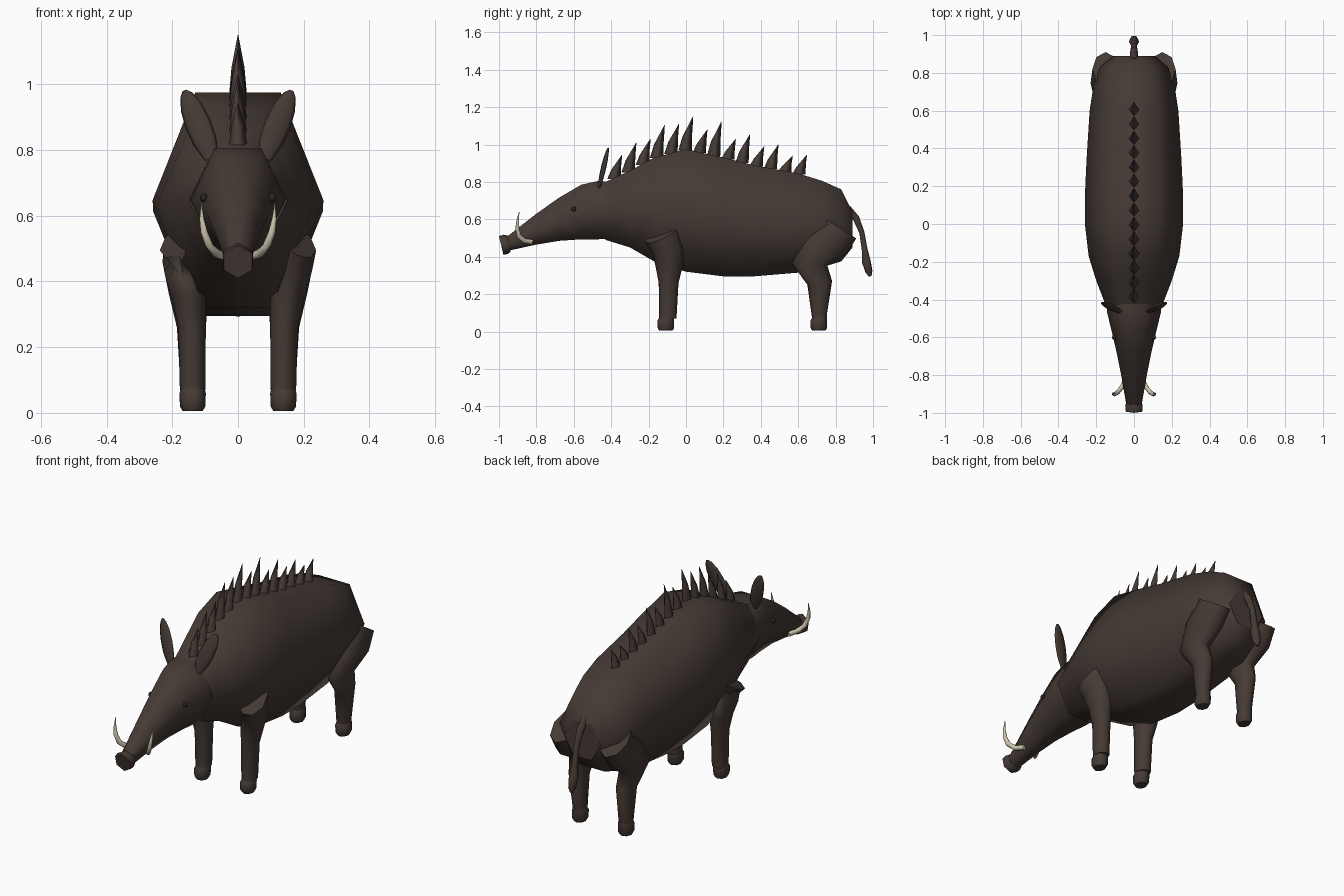
import bpy, bmesh, math
from mathutils import Vector

cube = bpy.data.objects.get("Cube")
if cube:
    bpy.data.objects.remove(cube, do_unlink=True)


def material(name, rgb):
    mat = bpy.data.materials.new(name)
    mat.use_nodes = True
    mat.diffuse_color = (*rgb, 1)
    mat.node_tree.nodes["Principled BSDF"].inputs["Base Color"].default_value = (*rgb, 1)
    return mat


HIDE = material("dark brown hide", (0.06, 0.043, 0.035))
IVORY = material("ivory", (0.62, 0.56, 0.42))
EYE = material("eye black", (0.02, 0.018, 0.018))


def loft(name, sections, sides, mat=HIDE, smooth=True):
    """Skin rings given as (centre, u half-axis, v half-axis)."""
    bm = bmesh.new()
    rings = []
    for c, u, v in sections:
        c, u, v = Vector(c), Vector(u), Vector(v)
        angles = [math.tau * i / sides for i in range(sides)]
        rings.append([bm.verts.new(c + u * math.cos(a) + v * math.sin(a)) for a in angles])
    for a, b in zip(rings, rings[1:]):
        for i in range(sides):
            j = (i + 1) % sides
            bm.faces.new((a[i], a[j], b[j], b[i])).smooth = smooth
    caps = [bm.faces.new(rings[0]), bm.faces.new(rings[-1])]
    for edge in {e for f in caps for e in f.edges}:
        edge.smooth = False
    bmesh.ops.recalc_face_normals(bm, faces=bm.faces)
    mesh = bpy.data.meshes.new(name)
    bm.to_mesh(mesh)
    bm.free()
    mesh.materials.append(mat)
    obj = bpy.data.objects.new(name, mesh)
    bpy.context.collection.objects.link(obj)
    return obj


def trunk(name, rows, sides=6):
    """Upright rings along y from (y, top, bottom, half width)."""
    loft(name, [((0, y, (t + b) / 2), (w, 0, 0), (0, 0, (t - b) / 2 / math.sin(math.pi / 3)))
                for y, t, b, w in rows], sides)


def tube(name, points, sides, mat=HIDE):
    """Round tube through (x, y, z, radius), rings square to the path."""
    sections = []
    for i, (x, y, z, r) in enumerate(points):
        a, b = points[max(i - 1, 0)], points[min(i + 1, len(points) - 1)]
        d = Vector((0, -(b[2] - a[2]), b[1] - a[1])).normalized() * r
        sections.append(((x, y, z), (r, 0, 0), d))
    loft(name, sections, sides, mat)


# Body and head
BODY = [(-0.43, 0.80, 0.49, 0.15), (-0.3, 0.86, 0.45, 0.20), (-0.17, 0.93, 0.375, 0.24),
        (0, 0.975, 0.32, 0.26), (0.2, 0.93, 0.295, 0.258), (0.36, 0.89, 0.295, 0.25),
        (0.6, 0.845, 0.315, 0.235), (0.73, 0.805, 0.345, 0.215),
        (0.83, 0.76, 0.375, 0.18), (0.89, 0.64, 0.45, 0.11)]
trunk("body", BODY)
trunk("head", [(-0.38, 0.80, 0.50, 0.15), (-0.47, 0.805, 0.493, 0.142), (-0.56, 0.785, 0.493, 0.12),
               (-0.68, 0.715, 0.485, 0.092), (-0.8, 0.63, 0.465, 0.068), (-0.96, 0.505, 0.43, 0.04)])

# Snout disc, with a corner pointing up
loft("snout", [((0, -0.945, 0.47), (0, -0.008, 0.043), (0.045, 0, 0)),
               ((0, -0.965, 0.466), (0, -0.01, 0.052), (0.053, 0, 0)),
               ((0, -0.988, 0.46), (0, -0.012, 0.05), (0.05, 0, 0))], 6)


def spine_height(y):
    for a, b in zip(BODY, BODY[1:]):
        if a[0] <= y <= b[0]:
            return a[1] + (b[1] - a[1]) * (y - a[0]) / (b[0] - a[0])
    return BODY[0][1]


# Mane of diamond spikes leaning back
TIPS = [0.945, 1.01, 1.03, 1.105, 1.11, 1.15, 1.08, 1.125, 1.03, 1.055, 0.99, 1.0, 0.94, 0.945]
for i, tip in enumerate(TIPS):
    y = -0.385 + i * 0.076
    base = spine_height(y) - 0.005
    mid = base + (tip - base) * 0.45
    loft(f"mane_spike_{i + 1}", [((0, y, base), (0.027, 0, 0), (0, 0.036, 0)),
                                 ((0, y + 0.012, mid), (0.02, 0, 0), (0, 0.026, 0.008)),
                                 ((0, y + 0.043, tip), (0.001, 0, 0), (0, 0.001, 0))], 4)

# Paired parts
for side, s in (("left", 1), ("right", -1)):
    x = 0.138 * s
    loft(f"front_leg_{side}", [((0.178 * s, -0.125, 0.525), (0.06 * s, 0, -0.03), (0, 0.095, 0.045)),
                               ((0.165 * s, -0.095, 0.43), (0.06, 0, 0), (0, 0.083, 0.02)),
                               ((0.15 * s, -0.09, 0.35), (0.052, 0, 0), (0, 0.073, 0)),
                               ((0.14 * s, -0.093, 0.26), (0.042, 0, 0), (0, 0.053, 0)),
                               ((x, -0.097, 0.07), (0.039, 0, 0), (0, 0.046, 0))], 8)
    loft(f"hind_leg_{side}", [((0.15 * s, 0.82, 0.555), (0.07, 0, 0), (0, 0.09, -0.057)),
                              ((0.155 * s, 0.745, 0.46), (0.075, 0, 0), (0, 0.115, -0.045)),
                              ((0.15 * s, 0.66, 0.36), (0.06, 0, 0), (0, 0.095, -0.005)),
                              ((0.142 * s, 0.715, 0.26), (0.044, 0, 0), (0, 0.066, 0.01)),
                              ((x, 0.712, 0.07), (0.036, 0, 0), (0, 0.038, 0))], 8)
    for part, y in (("front", -0.108), ("hind", 0.71)):
        loft(f"{part}_hoof_{side}", [((x, y + 0.008, 0.082), (0.034, 0, 0), (0, 0.036, 0)),
                                     ((x, y, 0.06), (0.04, 0, 0), (0, 0.045, 0)),
                                     ((x, y, 0.02), (0.039, 0, 0), (0, 0.044, 0)),
                                     ((x, y, 0.005), (0.03, 0, 0), (0, 0.036, 0))], 8)

    # Leaf-shaped ear, tilted outwards
    lower, upper = Vector((0.08 * s, -0.465, 0.775)), Vector((0.163 * s, -0.415, 0.982))
    across = Vector((0.92 * s, 0.1, -0.38))
    loft(f"ear_{side}", [(lower.lerp(upper, t), across * w, (0, 0.013 * w / 0.04, 0))
                         for t, w in ((0, 0.022), (0.25, 0.037), (0.5, 0.04),
                                      (0.75, 0.034), (0.93, 0.02), (1, 0.006))], 8)

    # Upturned tusk
    tube(f"tusk_{side}", [(0.04 * s, -0.82, 0.478, 0.014), (0.065 * s, -0.865, 0.485, 0.014),
                          (0.088 * s, -0.893, 0.51, 0.013), (0.103 * s, -0.902, 0.55, 0.011),
                          (0.11 * s, -0.9, 0.59, 0.007), (0.112 * s, -0.892, 0.64, 0.001)], 8, IVORY)

    # Eye
    bpy.ops.mesh.primitive_uv_sphere_add(segments=10, ring_count=6, radius=0.013,
                                         location=(0.104 * s, -0.6, 0.655))
    eye = bpy.context.object
    eye.name = f"eye_{side}"
    eye.data.materials.append(EYE)
    bpy.ops.object.shade_smooth()

# Hanging tail with a thicker tuft
tube("tail", [(0, 0.865, 0.66, 0.02), (0, 0.91, 0.605, 0.021), (0, 0.94, 0.53, 0.016),
              (0, 0.955, 0.44, 0.018), (0, 0.965, 0.37, 0.027), (0, 0.978, 0.32, 0.022),
              (0, 0.985, 0.295, 0.008)], 6)
